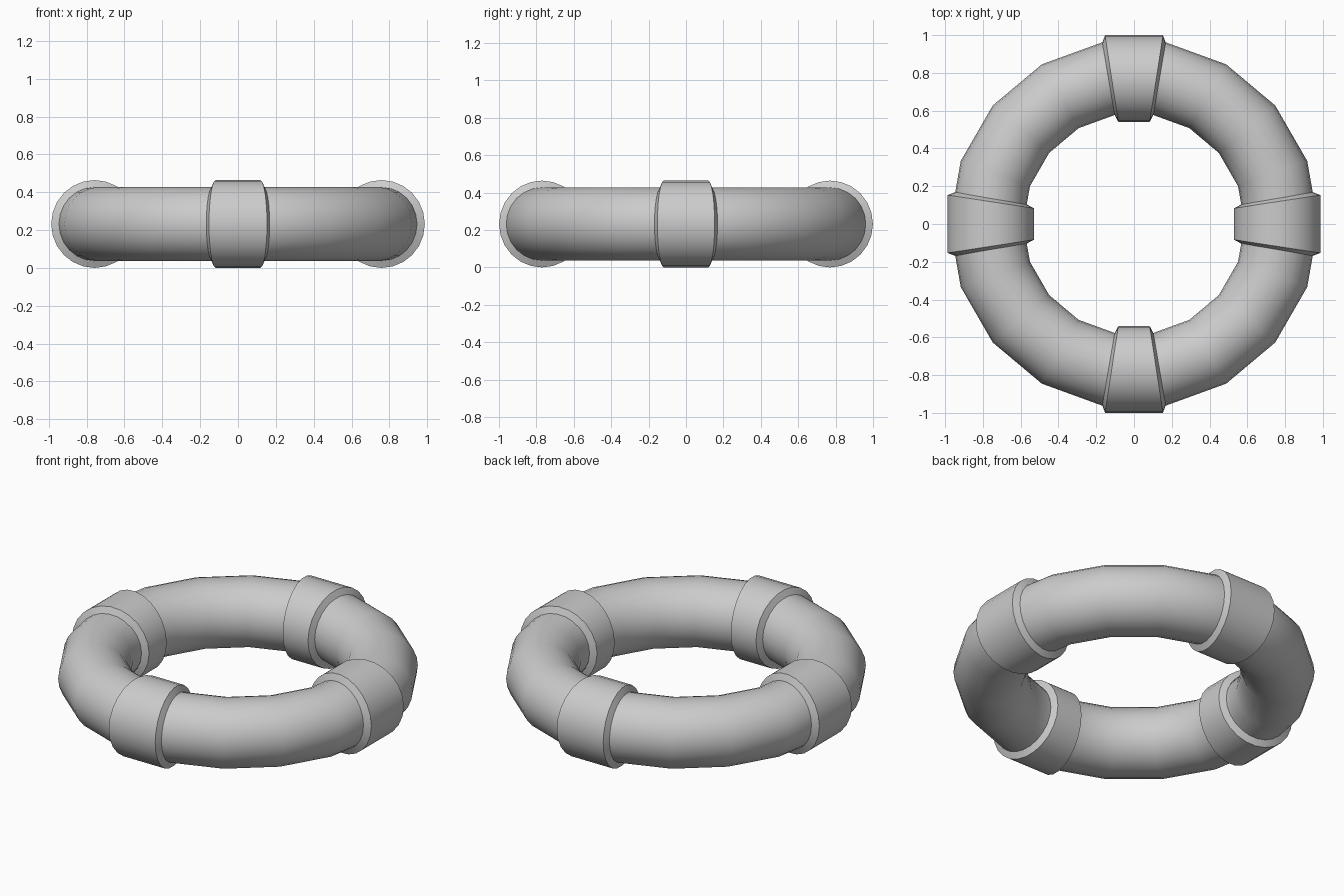
import bpy, bmesh
from math import sin, cos, radians, tau

if "Cube" in bpy.data.objects:
    bpy.data.objects.remove(bpy.data.objects["Cube"])

MAJOR, TUBE, BAND = 0.781, 0.195, 0.232
SIDES = 24
ZC = BAND


def smooth(obj):
    bpy.ops.object.select_all(action='DESELECT')
    obj.select_set(True)
    bpy.context.view_layer.objects.active = obj
    bpy.ops.object.shade_smooth_by_angle(angle=radians(30))


# Main ring: a coarse 18-segment hoop with a round section
bpy.ops.mesh.primitive_torus_add(major_segments=18, minor_segments=SIDES,
                                 major_radius=MAJOR, minor_radius=TUBE,
                                 location=(0, 0, ZC))
ring = bpy.context.object
ring.name = "ring_tube"
smooth(ring)


# Wrapped band: wedge-shaped sleeve with chamfered ends meeting the tube
def add_band(name, heading, shift):
    bm = bmesh.new()
    loops = []
    for ang, rad in ((-10, TUBE - 0.002), (-8.7, BAND), (8.7, BAND), (10, TUBE - 0.002)):
        a = radians(ang)
        loop = []
        for i in range(SIDES):
            t = tau * i / SIDES
            r = MAJOR + rad * cos(t)
            loop.append(bm.verts.new((r * cos(a) - shift, r * sin(a), rad * sin(t))))
        loops.append(loop)
    for lo, hi in zip(loops, loops[1:]):
        for i in range(SIDES):
            j = (i + 1) % SIDES
            bm.faces.new((lo[i], hi[i], hi[j], lo[j]))
    bmesh.ops.recalc_face_normals(bm, faces=bm.faces)
    me = bpy.data.meshes.new(name)
    bm.to_mesh(me)
    bm.free()
    obj = bpy.data.objects.new(name, me)
    obj.location.z = ZC
    obj.rotation_euler.z = radians(heading)
    bpy.context.collection.objects.link(obj)
    smooth(obj)


# Side bands sit slightly further in, where the hoop has a corner
for name, heading, shift in (("band_right", 0, 0.014), ("band_back", 90, 0.002),
                             ("band_left", 180, 0.014), ("band_front", 270, 0.002)):
    add_band(name, heading, shift)
